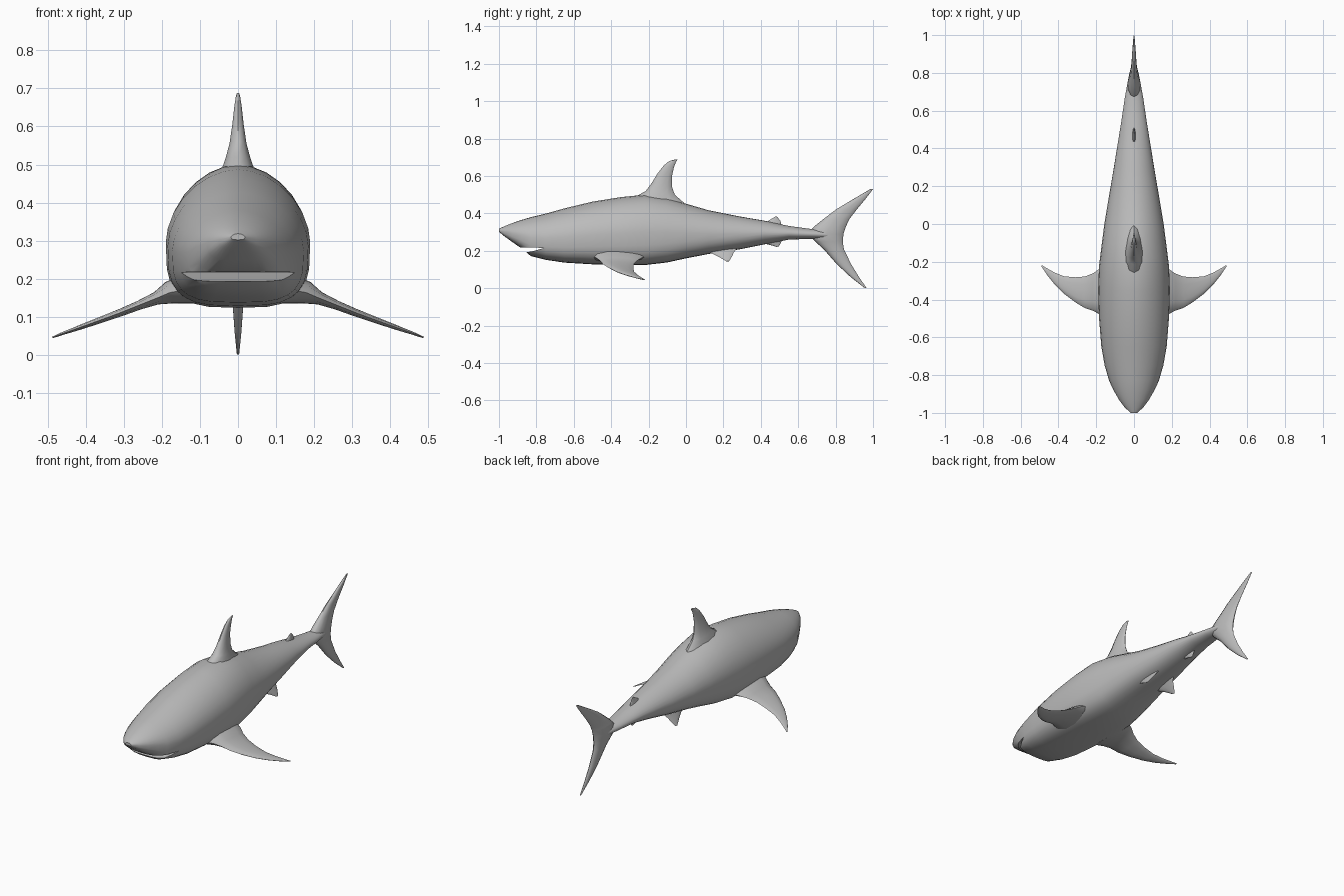
import bpy, bmesh, math
from mathutils import Vector

if "Cube" in bpy.data.objects:
    bpy.data.objects.remove(bpy.data.objects["Cube"])

skin = bpy.data.materials.new("shark grey")
skin.diffuse_color = (0.5, 0.5, 0.5, 1)
skin.use_nodes = True
skin.node_tree.nodes["Principled BSDF"].inputs["Base Color"].default_value = skin.diffuse_color


def loft(name, rings):
    """Skin a list of equal-length point rings, capping both ends."""
    bm = bmesh.new()
    rows = [[bm.verts.new(p) for p in ring] for ring in rings]
    n = len(rows[0])
    for a, b in zip(rows, rows[1:]):
        for i in range(n):
            j = (i + 1) % n
            bm.faces.new((a[i], a[j], b[j], b[i]))
    bm.faces.new(rows[0])
    bm.faces.new(rows[-1])
    bmesh.ops.recalc_face_normals(bm, faces=bm.faces)
    mesh = bpy.data.meshes.new(name)
    bm.to_mesh(mesh)
    bm.free()
    mesh.materials.append(skin)
    ob = bpy.data.objects.new(name, mesh)
    bpy.context.collection.objects.link(ob)
    return ob


def smooth(ob, angle=50):
    bpy.ops.object.select_all(action='DESELECT')
    ob.select_set(True)
    bpy.context.view_layer.objects.active = ob
    bpy.ops.object.shade_smooth_by_angle(angle=math.radians(angle))


def fin(name, stations, normal, steps=12):
    """Stations are (leading point, trailing point, half thickness)."""
    normal = Vector(normal).normalized()
    rings = []
    for lead, trail, thick in stations:
        ring = []
        for k in range(steps):
            a = 2 * math.pi * k / steps
            s = (1 - math.cos(a)) / 2
            off = math.sin(a) * thick * (1.25 - 0.5 * s)
            ring.append(Vector(lead).lerp(Vector(trail), s) + normal * off)
        rings.append(ring)
    smooth(loft(name, rings))


def upright_fin(name, rows):
    """Rows are (lead y, lead z, trail y, trail z, half thickness) on the centre plane."""
    fin(name, [((0, a, b), (0, c, d), t) for a, b, c, d, t in rows], (1, 0, 0))


# Body: y, top z, bottom z, half width
BODY = [
    (-1.0, .318, .302, .018), (-.97, .332, .277, .05), (-.93, .348, .248, .08),
    (-.88, .365, .213, .108), (-.83, .38, .172, .132), (-.75, .399, .152, .155),
    (-.65, .427, .137, .173), (-.5, .463, .128, .185), (-.35, .487, .123, .19),
    (-.22, .5, .124, .185), (-.1, .482, .138, .17), (0, .452, .16, .157),
    (.12, .417, .183, .137), (.28, .385, .207, .11), (.42, .361, .235, .087),
    (.55, .333, .26, .066), (.66, .318, .264, .05), (.75, .31, .265, .034),
    (.82, .3, .272, .015),
]
rings = []
for y, top, bottom, w in BODY:
    mid = bottom + 0.47 * (top - bottom)
    power = 3.3 - 1.3 * min(1, max(0, (y + .2) / .6))   # boxy belly, round tail
    ring = []
    for k in range(28):
        a = 2 * math.pi * k / 28
        c, s = math.cos(a), math.sin(a)
        e, h = (2 / 1.85, top - mid) if s > 0 else (2 / power, mid - bottom)
        ring.append((math.copysign(abs(c) ** e, c) * w, y,
                     mid + math.copysign(abs(s) ** e, s) * h))
    rings.append(ring)
body = loft("body", rings)

# Mouth: a wedge-shaped slit cut through the front of the head
wedge = [(-.95, .219), (-.755, .216), (-.82, .198), (-.95, .175)]
cutter = loft("mouth_cutter", [[(x, y, z) for y, z in wedge] for x in (-.3, .3)])
cutter.hide_render = True
cut = body.modifiers.new("mouth", 'BOOLEAN')
cut.operation = 'DIFFERENCE'
cut.solver = 'EXACT'
cut.object = cutter
bpy.context.view_layer.objects.active = body
bpy.ops.object.modifier_apply(modifier=cut.name)
bpy.data.objects.remove(cutter)
smooth(body, 40)

# Dorsal fin
upright_fin("dorsal_fin", [
    (-.31, .44, .02, .43, .055), (-.265, .492, -.02, .465, .045),
    (-.215, .52, -.06, .5, .034), (-.185, .56, -.074, .54, .023),
    (-.155, .61, -.075, .6, .015), (-.12, .655, -.065, .645, .01),
    (-.09, .68, -.055, .672, .006), (-.06, .688, -.045, .688, .003)])

# Tail fin, both lobes in one sweep from the upper tip to the lower tip
TAIL = [(.53, .985, 1.0, .003), (.48, .90, .962, .008), (.42, .80, .912, .013),
        (.37, .735, .874, .019), (.33, .685, .855, .027), (.29, .65, .842, .034),
        (.25, .69, .838, .027), (.21, .735, .844, .02), (.13, .805, .882, .014),
        (.06, .88, .925, .009), (0, .957, .966, .003)]
upright_fin("tail_fin", [(a, z, b, z, t) for z, a, b, t in TAIL])

# Small second dorsal fin and anal fin
upright_fin("second_dorsal_fin", [
    (.41, .335, .525, .325, .014), (.43, .355, .51, .342, .009),
    (.455, .37, .505, .36, .005), (.48, .385, .487, .382, .002)])
upright_fin("anal_fin", [
    (.40, .26, .525, .27, .014), (.42, .238, .51, .25, .009),
    (.455, .23, .505, .238, .005), (.485, .221, .495, .223, .002)])

# Pectoral fins: x, z, lead y, trail y, half thickness
PECTORAL = [(.13, .172, -.51, -.21, .04), (.18, .163, -.48, -.235, .03),
            (.215, .148, -.46, -.26, .017), (.26, .13, -.445, -.278, .012),
            (.31, .11, -.415, -.282, .01), (.37, .088, -.37, -.277, .008),
            (.42, .07, -.32, -.257, .006), (.46, .056, -.27, -.235, .004),
            (.488, .045, -.228, -.218, .002)]
# Pelvic fins: small splayed pair under the rear belly
PELVIC = [(.045, .225, .09, .28, .012), (.065, .19, .13, .255, .008),
          (.08, .168, .175, .245, .005), (.095, .144, .215, .23, .002)]
for side, label in ((1, "left"), (-1, "right")):
    fin(label + "_pectoral_fin",
        [((side * x, a, z), (side * x, b, z), t) for x, z, a, b, t in PECTORAL],
        (side * .35, 0, .94))
    fin(label + "_pelvic_fin",
        [((side * x, a, z), (side * x, b, z), t) for x, z, a, b, t in PELVIC],
        (side * .85, 0, .5))
